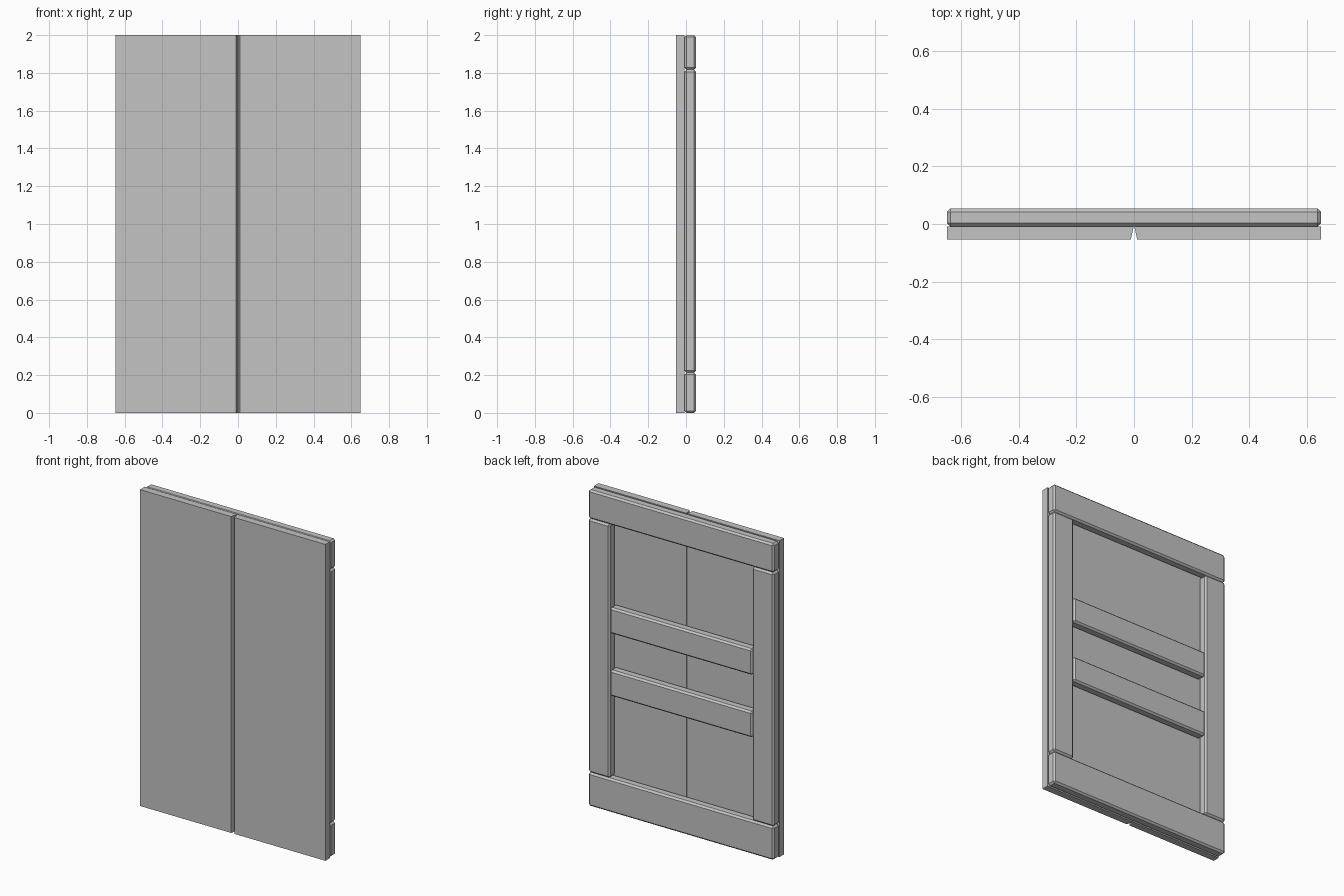
import bpy
import bmesh

# Remove the default object
cube = bpy.data.objects.get("Cube")
if cube:
    bpy.data.objects.remove(cube, do_unlink=True)

WIDTH, HEIGHT = 1.296, 2.0
FRONT, SEAM, BACK = -0.053, -0.008, 0.053
HALF = WIDTH / 2
STILE = 0.15
BOTTOM_RAIL, TOP_RAIL = 0.213, 1.817
CHAMFER = 0.011

# Plain grey paint
grey = bpy.data.materials.new("plain_grey")
grey.use_nodes = True
colour = (0.55, 0.55, 0.55, 1)
grey.diffuse_color = colour
grey.node_tree.nodes["Principled BSDF"].inputs["Base Color"].default_value = colour


def add_object(name, bm):
    bmesh.ops.recalc_face_normals(bm, faces=bm.faces)
    mesh = bpy.data.meshes.new(name)
    bm.to_mesh(mesh)
    bm.free()
    mesh.materials.append(grey)
    obj = bpy.data.objects.new(name, mesh)
    bpy.context.collection.objects.link(obj)
    return obj


def prism(name, outline, z0, z1):
    """Extrude an outline of (x, y) points from z0 up to z1."""
    bm = bmesh.new()
    face = bm.faces.new([bm.verts.new((x, y, z0)) for x, y in outline])
    top = bmesh.ops.extrude_face_region(bm, geom=[face])
    verts = [v for v in top["geom"] if isinstance(v, bmesh.types.BMVert)]
    bmesh.ops.translate(bm, verts=verts, vec=(0, 0, z1 - z0))
    return add_object(name, bm)


def timber(name, x0, x1, z0, z1):
    """Frame member with every edge chamfered."""
    outline = [(x0, SEAM), (x1, SEAM), (x1, BACK), (x0, BACK)]
    obj = prism(name, outline, z0, z1)
    bevel = obj.modifiers.new("chamfer", "BEVEL")
    bevel.width = CHAMFER
    bevel.segments = 1
    bevel.limit_method = "NONE"


for side, s in (("left", 1), ("right", -1)):
    # Front boards, cut at a slant so they form a V groove in the middle
    prism(side + "_board",
          [(s * 0.011, FRONT), (s * HALF, FRONT), (s * HALF, SEAM), (s * 0.001, SEAM)],
          0, HEIGHT)
    # Upright stiles between the end rails
    inner, outer = s * (HALF - STILE), s * HALF
    timber(side + "_stile", min(inner, outer), max(inner, outer), BOTTOM_RAIL, TOP_RAIL)

# Full-width end rails
timber("bottom_rail", -HALF, HALF, 0, BOTTOM_RAIL)
timber("top_rail", -HALF, HALF, TOP_RAIL, HEIGHT)

# Middle rails between the stiles
for name, z in (("lower_middle_rail", 0.735), ("upper_middle_rail", 1.13)):
    timber(name, STILE - HALF, HALF - STILE, z, z + 0.165)
